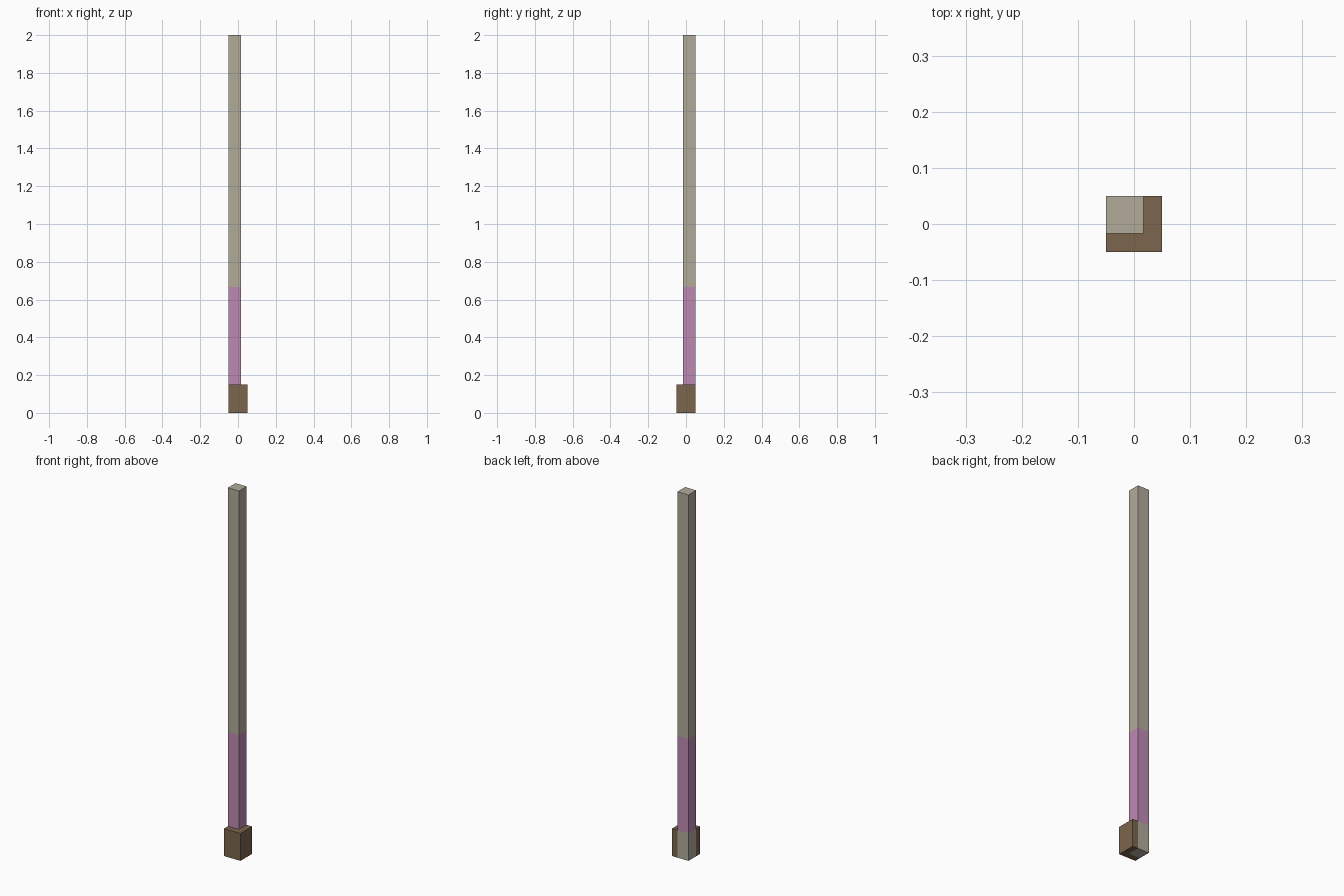
import bpy, bmesh

if "Cube" in bpy.data.objects:
    bpy.data.objects.remove(bpy.data.objects["Cube"])


def lin(c):
    c /= 255
    return c / 12.92 if c <= 0.04045 else ((c + 0.055) / 1.055) ** 2.4


def material(name, rgb):
    m = bpy.data.materials.new(name)
    m.diffuse_color = (*[lin(c) for c in rgb], 1)
    m.use_nodes = True
    m.node_tree.nodes["Principled BSDF"].inputs["Base Color"].default_value = m.diffuse_color
    return m


def prism(name, outline, levels, mats):
    """Extrude a counter-clockwise outline through a list of heights."""
    bm = bmesh.new()
    rings = [[bm.verts.new((x, y, z)) for x, y in outline] for z in levels]
    n = len(outline)
    for lo, hi in zip(rings, rings[1:]):
        for i in range(n):
            j = (i + 1) % n
            bm.faces.new((lo[i], lo[j], hi[j], hi[i]))
    bm.faces.new(rings[0][::-1])
    bm.faces.new(rings[-1])
    mesh = bpy.data.meshes.new(name)
    bm.to_mesh(mesh)
    bm.free()
    for m in mats:
        mesh.materials.append(m)
    ob = bpy.data.objects.new(name, mesh)
    bpy.context.collection.objects.link(ob)
    return ob


grey = material("weathered grey", (177, 171, 154))
pink = material("dusty pink", (190, 138, 180))
brown = material("brown", (124, 102, 78))

H = 0.05            # half width of the base
S = H - 0.0667      # inner side of the post
BASE, BAND = 0.15, 0.667

# Square post standing in the back left corner, with a painted lower band
post = prism("post", [(-H, S), (-S, S), (-S, H), (-H, H)],
             [0, BASE, BAND, 2], [grey, pink])
for f in post.data.polygons:
    f.material_index = int(BASE < f.center.z < BAND)

# L-shaped base wrapped around the front and right of the post
prism("base", [(-H, -H), (H, -H), (H, H), (-S, H), (-S, S), (-H, S)],
      [0, BASE], [brown])
